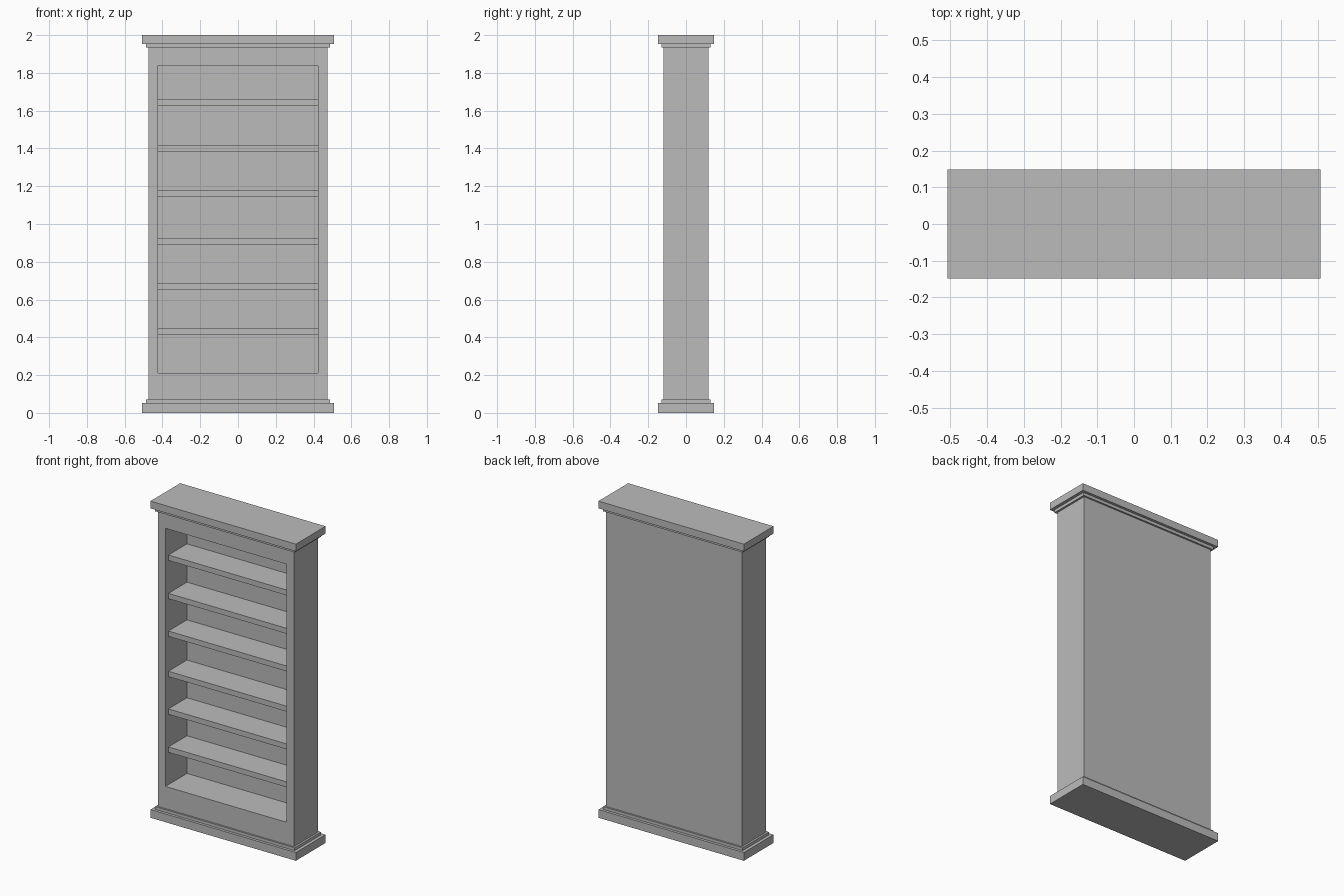
import bpy
import bmesh

cube = bpy.data.objects.get("Cube")
if cube:
    bpy.data.objects.remove(cube, do_unlink=True)

# Single plain grey finish
grey = bpy.data.materials.new("plain grey")
grey.use_nodes = True
colour = (0.5, 0.5, 0.5, 1)
grey.diffuse_color = colour
grey.node_tree.nodes["Principled BSDF"].inputs["Base Color"].default_value = colour


def add_object(name, bm):
    bmesh.ops.recalc_face_normals(bm, faces=bm.faces)
    mesh = bpy.data.meshes.new(name)
    bm.to_mesh(mesh)
    bm.free()
    mesh.materials.append(grey)
    obj = bpy.data.objects.new(name, mesh)
    bpy.context.collection.objects.link(obj)
    return obj


def box_mesh(half_x, y0, y1, z0, z1):
    bm = bmesh.new()
    bmesh.ops.create_cube(bm, size=1)
    for v in bm.verts:
        v.co.x *= 2 * half_x
        v.co.y = y1 if v.co.y > 0 else y0
        v.co.z = z1 if v.co.z > 0 else z0
    return bm


def box(name, *size):
    return add_object(name, box_mesh(*size))


BODY_X, BODY_Y = 0.475, 0.12
OPEN_X, OPEN_BOTTOM, OPEN_TOP = 0.423, 0.21, 1.84
BACK_Y = 0.095
BASE_TOP, CAP_BOTTOM = 0.07, 1.935

# Cabinet body with a recess opened in the front face
bm = box_mesh(BODY_X, -BODY_Y, BODY_Y, BASE_TOP, CAP_BOTTOM)
front = min(bm.faces, key=lambda f: f.calc_center_median().y)
bmesh.ops.inset_individual(bm, faces=[front], thickness=0.05)
for v in front.verts:
    v.co.x = OPEN_X if v.co.x > 0 else -OPEN_X
    v.co.z = OPEN_TOP if v.co.z > 1 else OPEN_BOTTOM
panel = bmesh.ops.extrude_discrete_faces(bm, faces=[front])["faces"][0]
for v in panel.verts:
    v.co.y = BACK_Y
add_object("cabinet_body", bm)

# Stepped plinth and cornice
box("plinth", 0.508, -0.148, 0.148, 0, 0.052)
box("plinth_step", 0.488, -0.131, 0.131, 0.052, BASE_TOP)
box("cornice_step", 0.488, -0.131, 0.131, CAP_BOTTOM, 1.954)
box("cornice", 0.508, -0.148, 0.148, 1.954, 2)

# Shelves, set slightly behind the front frame
for i, top in enumerate((0.448, 0.688, 0.926, 1.18, 1.418, 1.66)):
    box(f"shelf_{i + 1}", OPEN_X, -0.09, BACK_Y, top - 0.034, top)
